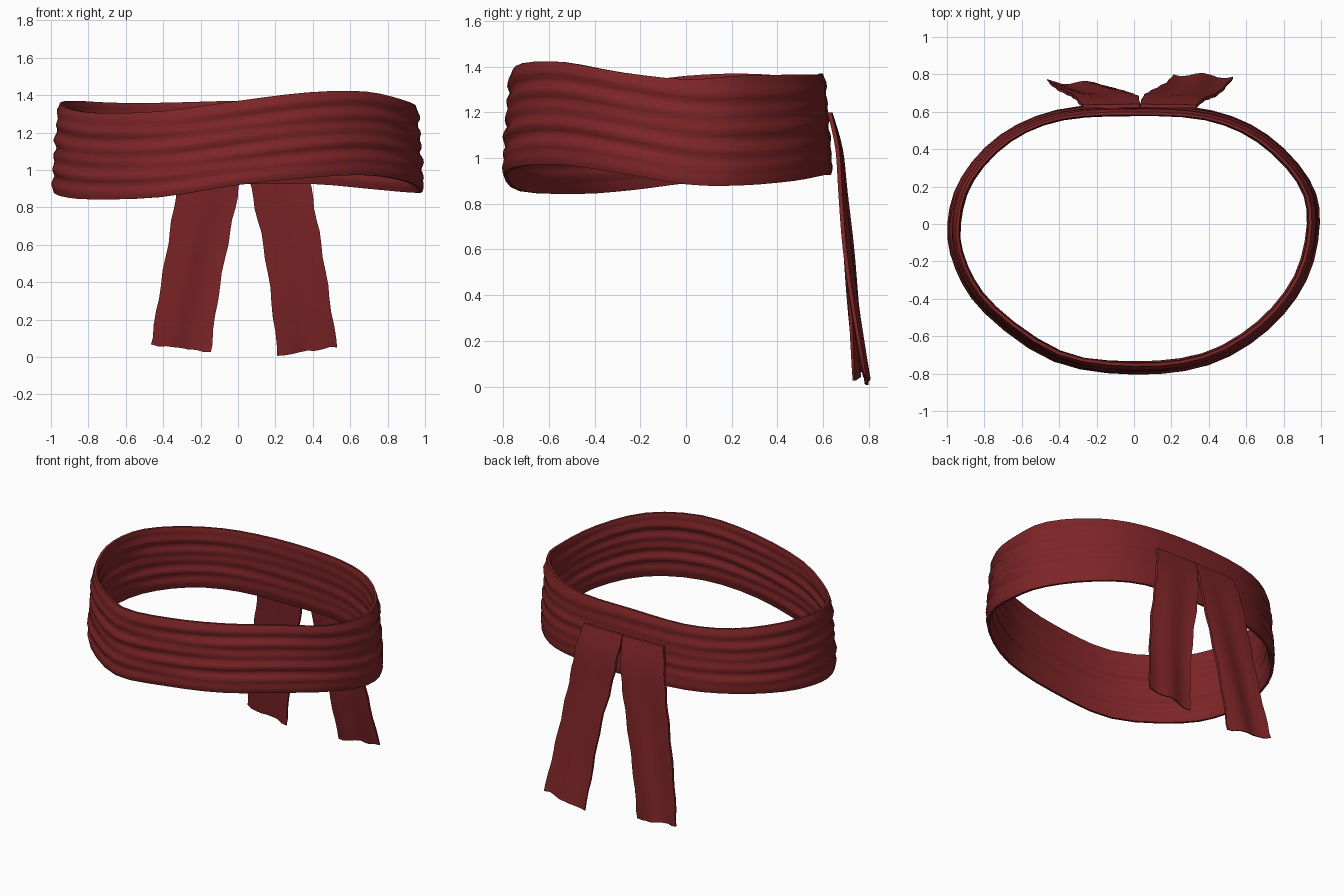
import bpy, math, random
from mathutils import Vector

if "Cube" in bpy.data.objects:
    bpy.data.objects.remove(bpy.data.objects["Cube"])
random.seed(4)

red = bpy.data.materials.new("dark_red_cloth")
red.diffuse_color = (0.205, 0.018, 0.020, 1)
red.use_nodes = True
red.node_tree.nodes["Principled BSDF"].inputs["Base Color"].default_value = red.diffuse_color


def make(name, verts, faces):
    me = bpy.data.meshes.new(name)
    me.from_pydata(verts, [], faces)
    me.materials.append(red)
    ob = bpy.data.objects.new(name, me)
    bpy.context.collection.objects.link(ob)
    bpy.context.view_layer.objects.active = ob
    ob.select_set(True)
    bpy.ops.object.mode_set(mode='EDIT')
    bpy.ops.mesh.select_all(action='SELECT')
    bpy.ops.mesh.normals_make_consistent(inside=False)
    bpy.ops.object.mode_set(mode='OBJECT')
    bpy.ops.object.shade_smooth_by_angle(angle=math.radians(50))
    ob.select_set(False)
    return ob


def spline(pts, u, closed):
    """Catmull-Rom sample of tuples, u in point units."""
    n = len(pts)
    i = math.floor(u)
    f = u - i
    get = lambda k: Vector(pts[k % n] if closed else pts[max(0, min(n - 1, k))])
    a, b, c, d = (get(i + k) for k in (-1, 0, 1, 2))
    return 0.5 * (2 * b + (c - a) * f + (2 * a - 5 * b + 4 * c - d) * f * f
                  + (3 * b - a - 3 * c + d) * f ** 3)


# Waist band: outline points (x, y, bottom z, top z), anticlockwise from +x
path = [(1.0, 0.0, .885, 1.345), (.945, .24, .88, 1.36), (.72, .48, .90, 1.365),
        (.42, .615, .925, 1.365), (0, .648, .925, 1.37), (-.42, .615, .93, 1.36),
        (-.72, .48, .93, 1.36), (-.93, .25, .915, 1.37), (-1.0, 0, .89, 1.36),
        (-.96, -.24, .86, 1.33), (-.80, -.48, .843, 1.305), (-.43, -.74, .855, 1.315),
        (0, -.81, .92, 1.37), (.40, -.76, .96, 1.415), (.72, -.57, .972, 1.42),
        (.93, -.30, .935, 1.375)]
SEG, ROWS = 48, 24
verts, faces = [], []
loop = [(r / ROWS, 0) for r in range(ROWS + 1)] + [(r / ROWS, 1) for r in range(ROWS, -1, -1)]
for s in range(SEG):
    x, y, z0, z1 = spline(path, s * len(path) / SEG, True)
    th = 2 * math.pi * s / SEG
    out = Vector((x, y)).normalized()
    back = max(0, math.sin(th)) ** 2
    for t, inner in loop:
        # horizontal folds that drift around the body, softer at the back
        amp = 0.007 * (1 - 0.5 * back) * min(1, 6 * t, 6 * (1 - t))
        fold = amp * (math.sin(37 * t + 1.3 * math.sin(th + 1) + 0.8 * math.sin(3 * th))
                      + 0.6 * math.sin(23 * t + 2 * math.sin(2 * th)))
        edge = 0.010 * max(0, 1 - min(t, 1 - t) * 14)      # rounded rims
        off = -0.035 * t + fold - 0.004
        off += (-0.036 + edge) if inner else -edge
        verts.append((x + out.x * off, y + out.y * off, z0 + (z1 - z0) * t))
L = len(loop)
for s in range(SEG):
    for k in range(L):
        a, b = s * L, ((s + 1) % SEG) * L
        faces.append((a + k, b + k, b + (k + 1) % L, a + (k + 1) % L))
make("waist_band", verts, faces)


# Hanging tails: rows of (z, left x, left y, right x, right y), top to bottom
def tail(name, rows, ends, phase):
    COLS, N = 8, 20
    vs, fs = [], []
    for side in (-1, 1):
        for r in range(N + 1):
            v = r / N
            z, xa, ya, xb, yb = spline(rows, v * (len(rows) - 1), False)
            for c in range(COLS + 1):
                u = c / COLS
                wave = 0.012 * v * math.sin(u * 9 + phase + 2 * v)
                hem = (ends[0] * (1 - u) + ends[1] * u + random.uniform(-.005, .005)) * v ** 4
                half = 0.009 * (1 - 0.6 * v ** 6)
                jig = 0.004 * math.sin(r * 1.7 + phase) * (1 if 0 < r < N else 0)
                vs.append((xa + (xb - xa) * u + jig, ya + (yb - ya) * u + wave + side * half,
                           z + hem))
    W, S = COLS + 1, (COLS + 1) * (N + 1)
    for r in range(N):
        for c in range(COLS):
            q = (r * W + c, r * W + c + 1, (r + 1) * W + c + 1, (r + 1) * W + c)
            fs += [q, tuple(i + S for i in reversed(q))]
    # close the rim
    rim = ([c for c in range(COLS)] + [r * W + COLS for r in range(N)]
           + [N * W + c for c in range(COLS, 0, -1)] + [r * W for r in range(N, 0, -1)])
    for i, a in enumerate(rim):
        b = rim[(i + 1) % len(rim)]
        fs.append((a, b, b + S, a + S))
    # the random hem differs per side, so match them
    for i in range(S):
        vs[i + S] = (vs[i][0], vs[i + S][1], vs[i][2])
    make(name, vs, fs)


tail("left_tail", [(1.20, -.275, .628, .03, .632), (1.04, -.305, .665, .025, .672),
                   (.85, -.335, .685, -.005, .69), (.60, -.375, .70, -.055, .71),
                   (.30, -.425, .725, -.11, .73), (.03, -.465, .76, -.145, .745)],
     (.035, -.005), 0.0)
tail("right_tail", [(1.20, .035, .632, .335, .628), (1.04, .05, .675, .37, .665),
                    (.85, .08, .695, .40, .68), (.60, .135, .725, .445, .70),
                    (.30, .18, .755, .49, .74), (.02, .21, .80, .53, .785)],
     (-.015, .035), 1.5)
